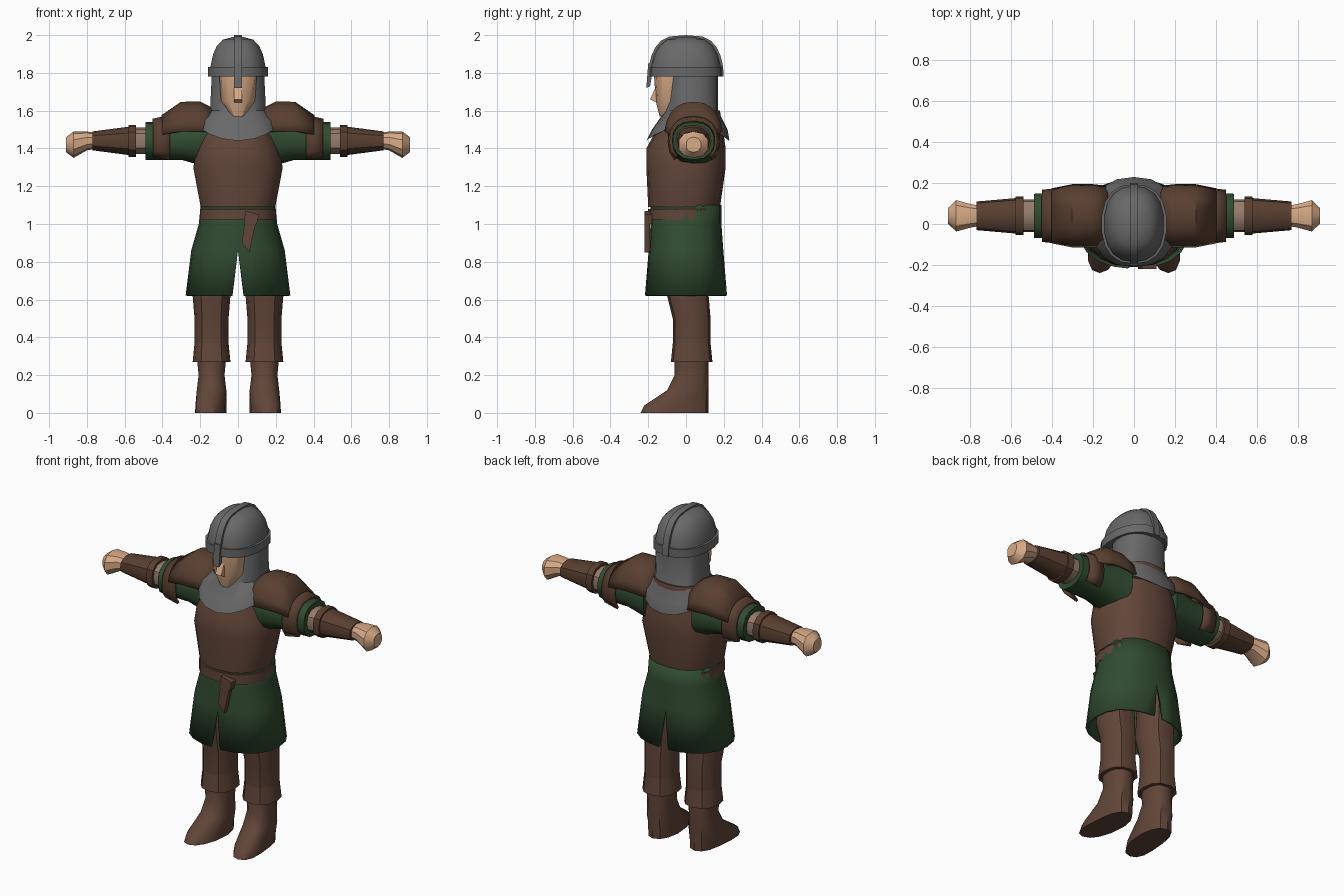
import bpy, bmesh, math
from mathutils import Vector

cube = bpy.data.objects.get("Cube")
if cube:
    bpy.data.objects.remove(cube, do_unlink=True)


def material(name, red, green, blue):
    made = bpy.data.materials.new(name)
    made.use_nodes = True
    colour = (red, green, blue, 1)
    made.diffuse_color = colour
    made.node_tree.nodes["Principled BSDF"].inputs["Base Color"].default_value = colour
    return made


LEATHER = material("leather", .12, .06, .04)
DARK_LEATHER = material("dark leather", .1, .05, .03)
GREEN = material("green cloth", .03, .07, .03)
STEEL = material("grey steel", .14, .14, .14)
SKIN = material("skin", .68, .4, .24)
LINEN = material("linen", .3, .2, .15)

# Shared centre lines of the limbs and the brow height
ARM_Y, ARM_Z = .04, 1.44
LEG_X = .14
BROW = 1.78


def level(z, width, depth, y=0, x=0):
    """Horizontal section: centre and its two half axes."""
    return Vector((x, y, z)), Vector((width, 0, 0)), Vector((0, depth, 0))


def leg_level(z, width, depth, y):
    return level(z, width, depth, y, LEG_X)


def arm_ring(x, depth, height, drop=0):
    """Upright section across the arm."""
    centre = Vector((x, ARM_Y, ARM_Z - drop))
    return centre, Vector((0, depth, 0)), Vector((0, 0, height))


def finish(name, bm, mat, mirrored=False, thickness=0):
    bmesh.ops.recalc_face_normals(bm, faces=bm.faces)
    mesh = bpy.data.meshes.new(name)
    bm.to_mesh(mesh)
    bm.free()
    mesh.materials.append(mat)
    obj = bpy.data.objects.new(name, mesh)
    bpy.context.collection.objects.link(obj)
    if thickness:
        shell = obj.modifiers.new("thickness", "SOLIDIFY")
        shell.thickness = thickness
        shell.offset = 0
    if mirrored:
        obj.modifiers.new("other side", "MIRROR")
    bpy.ops.object.select_all(action="DESELECT")
    obj.select_set(True)
    bpy.context.view_layer.objects.active = obj
    bpy.ops.object.shade_smooth_by_angle(angle=math.radians(32))


def squarish(value, power=.85):
    return math.copysign(abs(value) ** power, value)


def loft(name, mat, sections, sides=16, overhang=None, capped=True,
         mirrored=False, thickness=0, edit=None):
    """Skin rounded sections; overhang makes an open arch reaching that far past its top half."""
    is_open = overhang is not None
    first = -overhang if is_open else -math.pi / 2
    span = math.pi + 2 * overhang if is_open else math.tau
    count = sides + 1 if is_open else sides
    bm = bmesh.new()
    rows = []
    for centre, across, up in sections:
        angles = [first + span * i / sides for i in range(count)]
        rows.append([bm.verts.new(centre + across * squarish(math.cos(a))
                                  + up * squarish(math.sin(a))) for a in angles])
    for low, high in zip(rows, rows[1:]):
        for i in range(sides):
            j = (i + 1) % count
            bm.faces.new((low[i], low[j], high[j], high[i]))
    if capped and not is_open:
        bm.faces.new(rows[0])
        bm.faces.new(rows[-1])
    if edit:
        edit(bm)
    finish(name, bm, mat, mirrored, thickness)


def prism(name, mat, outline, place, start, end):
    """Extrude an outline; place turns outline coordinates and a depth into a point."""
    bm = bmesh.new()
    face = bm.faces.new([bm.verts.new(place(u, v, start)) for u, v in outline])
    grown = bmesh.ops.extrude_face_region(bm, geom=[face], use_keep_orig=True)
    moved = [g for g in grown["geom"] if isinstance(g, bmesh.types.BMVert)]
    shift = Vector(place(0, 0, end)) - Vector(place(0, 0, start))
    bmesh.ops.translate(bm, verts=moved, vec=shift)
    finish(name, bm, mat)


def side_outline(y, z, depth):
    return depth, y, z


def front_outline(x, z, depth):
    return x, depth, z


def dome_curve(angle, reach, rise):
    """Blunt helmet profile: distance from the middle, and height."""
    return reach * squarish(math.cos(angle), .6), BROW + rise * math.sin(angle)


# Helmet: dome, rim, crest and nose guard
dome = []
for step in range(6):
    spread, height = dome_curve(step * .3, 1, .21)
    dome.append(level(height, spread * .15, spread * .19))
loft("helmet_dome", STEEL, dome, sides=18)
loft("helmet_rim", STEEL, [level(z, .16, .195) for z in (BROW, BROW + .05)], sides=18)
crest = [dome_curve(math.pi * step / 12, .2, .22) for step in range(13)]
prism("helmet_crest", STEEL, crest, side_outline, -.02, .02)
guard = [(-.19, 1.73), (-.21, 1.72), (-.2, 1.85), (-.17, 1.85)]
prism("nose_guard", STEEL, guard, side_outline, -.02, .02)


# Mail hood, with a hem that rises towards the shoulders
def lift_hem(bm):
    for vert in bm.verts:
        if vert.co.z < 1.55:
            vert.co.z += 1.6 * vert.co.x ** 2


loft("mail_hood", STEEL, [
    level(1.44, .21, .22, y=.01),
    level(1.5, .2, .2, y=.02),
    level(1.6, .15, .14, y=.03),
    level(1.8, .14, .13, y=.04),
], sides=18, edit=lift_hem)

# Face and nose
loft("face", SKIN, [
    level(1.57, .04, .07, y=-.07),
    level(1.65, .09, .08, y=-.08),
    level(1.8, .1, .09, y=-.08),
], sides=12)
prism("nose", SKIN, [(-.15, 1.64), (-.19, 1.66), (-.15, 1.75)], side_outline, -.02, .02)

# Leather vest
loft("vest", LEATHER, [
    level(1.09, .2, .19, y=-.01),
    level(1.3, .24, .21),
    level(1.4, .22, .21),
    level(1.6, .15, .14, y=.04),
], sides=18)


# Tunic skirt, slit at the middle of the front and back
SLIT_TOP = .86


def on_slit(vert):
    return abs(vert.co.x) < .001 and vert.co.z <= SLIT_TOP + .001


def cut_slit(bm):
    seam = [edge for edge in bm.edges if all(on_slit(v) for v in edge.verts)]
    bmesh.ops.split_edges(bm, edges=seam)
    for vert in filter(on_slit, bm.verts):
        lean = sum(face.calc_center_median().x for face in vert.link_faces)
        vert.co.x = math.copysign((SLIT_TOP - vert.co.z) / 8, lean)


loft("tunic_skirt", GREEN, [
    level(.62, .27, .21),
    level(SLIT_TOP, .24, .19),
    level(1, .2, .18),
    level(1.1, .19, .18),
], sides=20, capped=False, thickness=.015, edit=cut_slit)

# Belt, its knot and the hanging end
loft("belt", LEATHER, [level(z, .205, .19, y=-.01) for z in (1.02, 1.08)], sides=18)
knot = [(.03, 1), (.1, 1), (.11, 1.05), (.04, 1.07)]
prism("belt_knot", LEATHER, knot, front_outline, -.22, -.18)
strap = [(.04, 1.04), (.1, 1.03), (.06, .85), (.02, .9)]
prism("belt_end", LEATHER, strap, front_outline, -.22, -.19)

# Trousers and boot cuffs
loft("trouser_legs", LEATHER, [
    leg_level(.35, .09, .1, y=.03),
    leg_level(.5, .09, .1, y=.03),
    leg_level(.62, .1, .11, y=.01),
    leg_level(.9, .08, .11, y=.01),
], sides=12, mirrored=True)
loft("boot_cuffs", LEATHER, [
    leg_level(.27, .1, .11, y=.03),
    leg_level(.37, .09, .1, y=.03),
], sides=12, mirrored=True)


# Boots, toes turned slightly outwards
def turn_toe(bm):
    for vert in bm.verts:
        vert.co.x += max(0, -vert.co.y - .05) * .15


loft("boots", LEATHER, [
    leg_level(0, .08, .18, y=-.06),
    leg_level(.04, .08, .17, y=-.05),
    leg_level(.12, .08, .11, y=.01),
    leg_level(.2, .07, .09, y=.03),
    leg_level(.3, .08, .09, y=.03),
], sides=14, mirrored=True, edit=turn_toe)

# Arms: sleeve, forearm, bracer with a raised edge, fist
loft("sleeves", GREEN, [
    arm_ring(.16, .14, .14),
    arm_ring(.3, .12, .1),
    arm_ring(.49, .11, .1),
], sides=14, mirrored=True)
loft("forearms", LINEN, [arm_ring(x, .08, .07) for x in (.44, .57)],
     sides=12, mirrored=True)
loft("bracers", DARK_LEATHER, [
    arm_ring(.54, .09, .08),
    arm_ring(.77, .07, .05),
], sides=12, mirrored=True)
loft("bracer_edges", DARK_LEATHER, [arm_ring(x, .095, .085) for x in (.54, .58)],
     sides=12, mirrored=True)
loft("fists", SKIN, [
    arm_ring(.74, .05, .04),
    arm_ring(.8, .06, .05),
    arm_ring(.87, .08, .07, drop=.02),
    arm_ring(.91, .04, .04, drop=.02),
], sides=10, mirrored=True)

# Overlapping shoulder plates
loft("shoulder_plates", DARK_LEATHER, [
    arm_ring(.12, .14, .16),
    arm_ring(.2, .15, .2),
    arm_ring(.3, .15, .2),
    arm_ring(.4, .13, .13),
], sides=10, overhang=-.2, mirrored=True, thickness=.015)
loft("arm_plates", DARK_LEATHER, [
    arm_ring(.36, .13, .13),
    arm_ring(.45, .12, .11),
], sides=12, overhang=.8, mirrored=True, thickness=.015)
